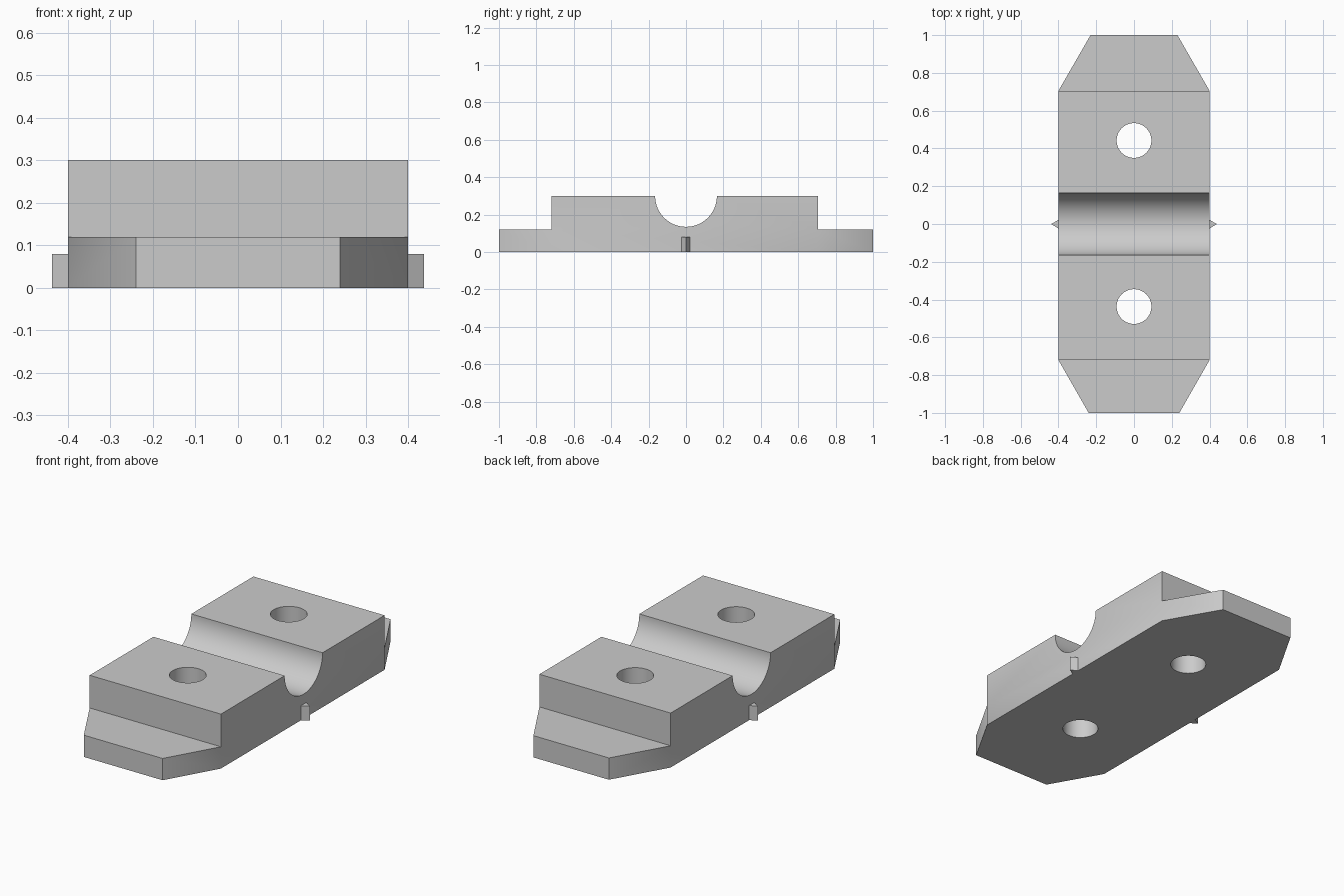
import bpy, bmesh, math
from mathutils import Vector

cube = bpy.data.objects.get("Cube")
if cube:
    bpy.data.objects.remove(cube, do_unlink=True)

# Single grey material
grey = bpy.data.materials.new("light grey")
grey.use_nodes = True
colour = (0.6, 0.6, 0.6, 1)
grey.diffuse_color = colour
grey.node_tree.nodes["Principled BSDF"].inputs["Base Color"].default_value = colour


def prism(name, outline, depth):
    """Extrude a closed outline of 3D points along a depth vector."""
    bm = bmesh.new()
    base = bm.faces.new([bm.verts.new(p) for p in outline])
    new = bmesh.ops.extrude_face_region(bm, geom=[base], use_keep_orig=True)["geom"]
    verts = [v for v in new if isinstance(v, bmesh.types.BMVert)]
    bmesh.ops.translate(bm, verts=verts, vec=Vector(depth))
    bmesh.ops.recalc_face_normals(bm, faces=bm.faces)
    mesh = bpy.data.meshes.new(name)
    bm.to_mesh(mesh)
    bm.free()
    mesh.materials.append(grey)
    obj = bpy.data.objects.new(name, mesh)
    bpy.context.collection.objects.link(obj)
    return obj


def carve(target, cutter, operation):
    """Apply a boolean and discard its cutter."""
    mod = target.modifiers.new(operation, 'BOOLEAN')
    mod.operation, mod.object, mod.solver = operation, cutter, 'EXACT'
    bpy.context.view_layer.objects.active = target
    bpy.ops.object.modifier_apply(modifier=mod.name)
    bpy.data.objects.remove(cutter, do_unlink=True)


WIDTH, TOP, TAB = 0.4, 0.3, 0.12
FRONT, BACK = -0.72, 0.705
GROOVE = 0.165

# Side profile: raised block with a round groove, low tab at each end
arc = [(GROOVE * math.cos(a), TOP - GROOVE * math.sin(a))
       for a in (math.pi * i / 48 for i in range(49))]
profile = [(-1.1, 0), (1.1, 0), (1.1, TAB), (BACK, TAB), (BACK, TOP)] + arc + [
    (FRONT, TOP), (FRONT, TAB), (-1.1, TAB)]
clamp = prism("clamp_block", [(-0.5, y, z) for y, z in profile], (1, 0, 0))

# Plan outline trims the sides and tapers the tabs
half = [(0.24, -1), (WIDTH, FRONT), (WIDTH, BACK), (0.23, 1)]
plan = half + [(-x, y) for x, y in reversed(half)]
carve(clamp, prism("plan_cutter", [(x, y, -0.1) for x, y in plan], (0, 0, 1)), 'INTERSECT')

# Bolt holes
for y in (-0.437, 0.442):
    ring = [(0.092 * math.cos(a), y + 0.092 * math.sin(a), -0.2)
            for a in (math.tau * i / 64 for i in range(64))]
    carve(clamp, prism("hole_cutter", ring, (0, 0, 1)), 'DIFFERENCE')

# Pointed alignment marks on both sides
marks = []
for side, name in ((1, "left_mark"), (-1, "right_mark")):
    tri = [(side * WIDTH, -0.024, 0), (side * 0.438, 0, 0), (side * WIDTH, 0.022, 0)]
    marks.append(prism(name, tri, (0, 0, 0.08)))

# Smooth the curved walls, keep edges sharp
bpy.ops.object.select_all(action='DESELECT')
clamp.select_set(True)
bpy.context.view_layer.objects.active = clamp
bpy.ops.object.shade_smooth_by_angle(angle=math.radians(30))
